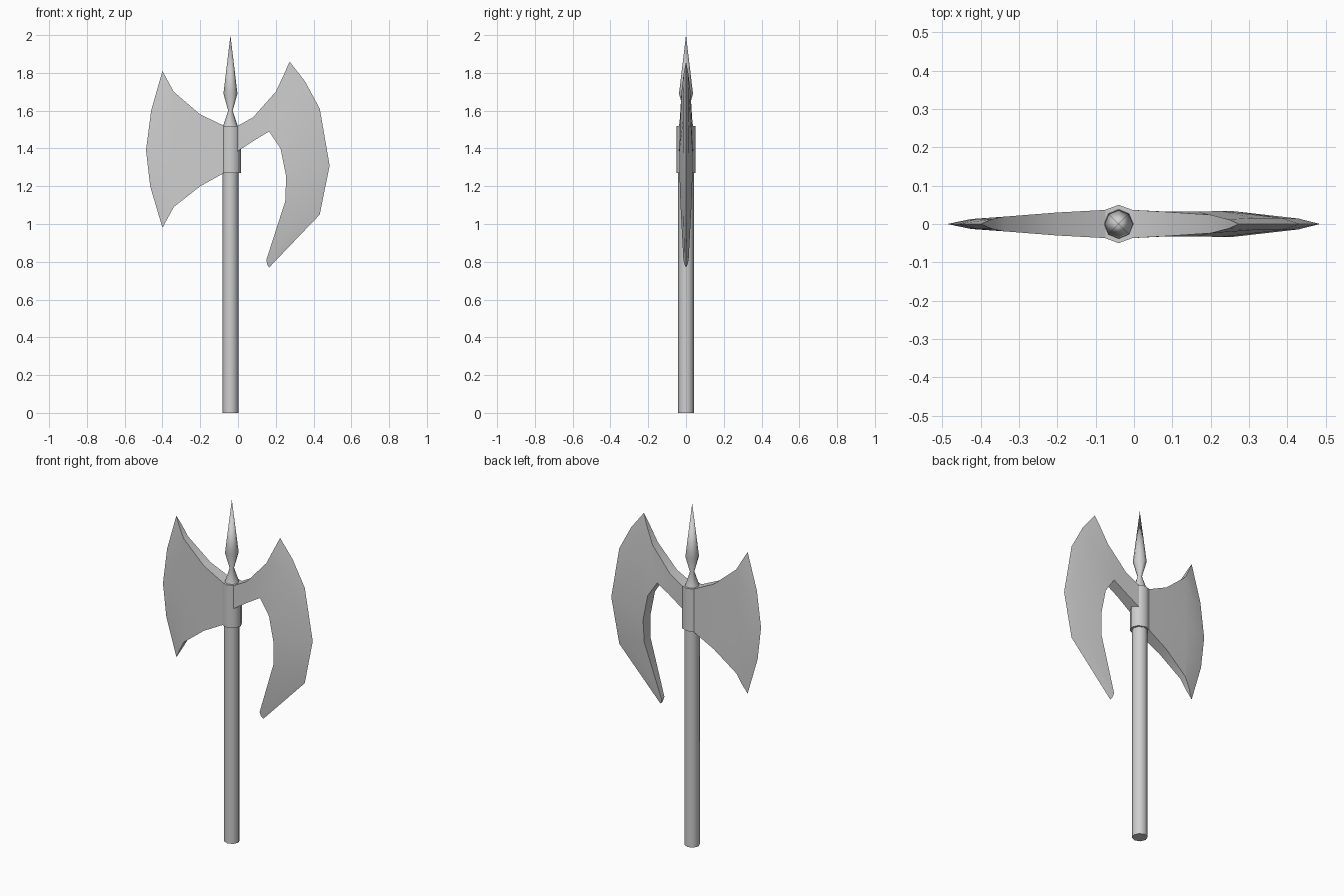
import bpy
import bmesh
import math

cube = bpy.data.objects.get("Cube")
if cube:
    bpy.data.objects.remove(cube, do_unlink=True)

AXIS_X = -0.04
SIDES = 8

steel = bpy.data.materials.new("plain_grey")
steel.use_nodes = True
GREY = (0.62, 0.62, 0.62, 1)
steel.diffuse_color = GREY
steel.node_tree.nodes["Principled BSDF"].inputs["Base Color"].default_value = GREY


def finish(name, bm, angle):
    """Turn a bmesh into a shaded, coloured object."""
    bmesh.ops.recalc_face_normals(bm, faces=bm.faces[:])
    mesh = bpy.data.meshes.new(name)
    bm.to_mesh(mesh)
    bm.free()
    mesh.materials.append(steel)
    obj = bpy.data.objects.new(name, mesh)
    bpy.context.collection.objects.link(obj)
    bpy.ops.object.select_all(action="DESELECT")
    obj.select_set(True)
    bpy.context.view_layer.objects.active = obj
    bpy.ops.object.shade_smooth_by_angle(angle=math.radians(angle))
    return obj


def turned(name, profile, stretch=1.0):
    """Lathe a (radius, height) profile around the weapon's axis."""
    bm = bmesh.new()
    rings = []
    for radius, z in profile:
        ring = []
        for i in range(SIDES):
            a = math.tau * i / SIDES
            ring.append(bm.verts.new((AXIS_X + radius * stretch * math.cos(a),
                                      radius * math.sin(a), z)))
        rings.append(ring)
    for low, high in zip(rings, rings[1:]):
        for i in range(SIDES):
            j = (i + 1) % SIDES
            bm.faces.new((low[i], low[j], high[j], high[i]))
    bm.faces.new(rings[0])
    bm.faces.new(rings[-1])
    bmesh.ops.remove_doubles(bm, verts=bm.verts[:], dist=0.0005)
    return finish(name, bm, 50)


def blade(name, patches):
    """Build a symmetric blade from grids of (x, z, half thickness)."""
    bm = bmesh.new()
    front, back = {}, {}

    def vert(p):
        if p not in front:
            x, z, t = p
            front[p] = bm.verts.new((x, -t, z))
            back[front[p]] = bm.verts.new((x, t, z)) if t else front[p]
        return front[p]

    for rows in patches:
        for a, b in zip(rows, rows[1:]):
            for i in range(len(a) - 1):
                bm.faces.new([vert(p) for p in (a[i], a[i + 1], b[i + 1], b[i])])
    rim = [e.verts[:] for e in bm.edges if e.is_boundary]
    for face in bm.faces[:]:
        bm.faces.new([back[v] for v in reversed(face.verts)])
    # Close the rim, except where it is already a sharp cutting edge
    for a, b in rim:
        corners = list(dict.fromkeys((a, b, back[b], back[a])))
        if len(corners) > 2:
            bm.faces.new(corners)
    return finish(name, bm, 25)


# Handle, collar and top spike
turned("shaft", [(0.042, 0), (0.042, 1.3)])
turned("collar", [(0.05, 1.27), (0.05, 1.52)], stretch=1.12)
turned("spike", [(0.04, 1.515), (0.012, 1.6), (0.037, 1.69), (0.0001, 2)])


def column(x, low, high, t):
    """Straight blade section with five evenly spaced points."""
    return [(x, low + (high - low) * i / 4, t) for i in range(5)]


# Broad flared blade on the right
blade("broad_blade", [[
    column(-0.07, 1.272, 1.518, 0.037),
    column(-0.2, 1.2, 1.58, 0.03),
    column(-0.34, 1.09, 1.7, 0.019),
    [(-0.37, 1.035, 0.013), (-0.41, 1.22, 0.013), (-0.425, 1.39, 0.013),
     (-0.41, 1.57, 0.013), (-0.37, 1.755, 0.013)],
    [(-0.4, 0.98, 0), (-0.465, 1.2, 0), (-0.487, 1.39, 0),
     (-0.46, 1.6, 0), (-0.4, 1.81, 0)],
]])

# Hooked blade on the left: a short arm, then a crescent swept downward
arm_low, arm_high = (0.165, 1.49, 0.032), (0.2, 1.7, 0.024)
arm = [
    [(-0.01, 1.38, 0.037), (-0.01, 1.515, 0.037)],
    [(0.09, 1.445, 0.032), (0.08, 1.565, 0.032)],
    [arm_low, arm_high],
]
crescent = [
    [arm_high, (0.247, 1.8, 0.012), (0.273, 1.86, 0)],
    [arm_low, (0.31, 1.68, 0.016), (0.355, 1.755, 0)],
    [(0.225, 1.4, 0.034), (0.385, 1.55, 0.016), (0.433, 1.61, 0)],
    [(0.255, 1.25, 0.034), (0.43, 1.31, 0.014), (0.485, 1.31, 0)],
    [(0.25, 1.12, 0.03), (0.375, 1.09, 0.014), (0.433, 1.05, 0)],
    [(0.15, 0.81, 0.014), (0.155, 0.785, 0.008), (0.165, 0.77, 0)],
]
blade("hooked_blade", [arm, crescent])
